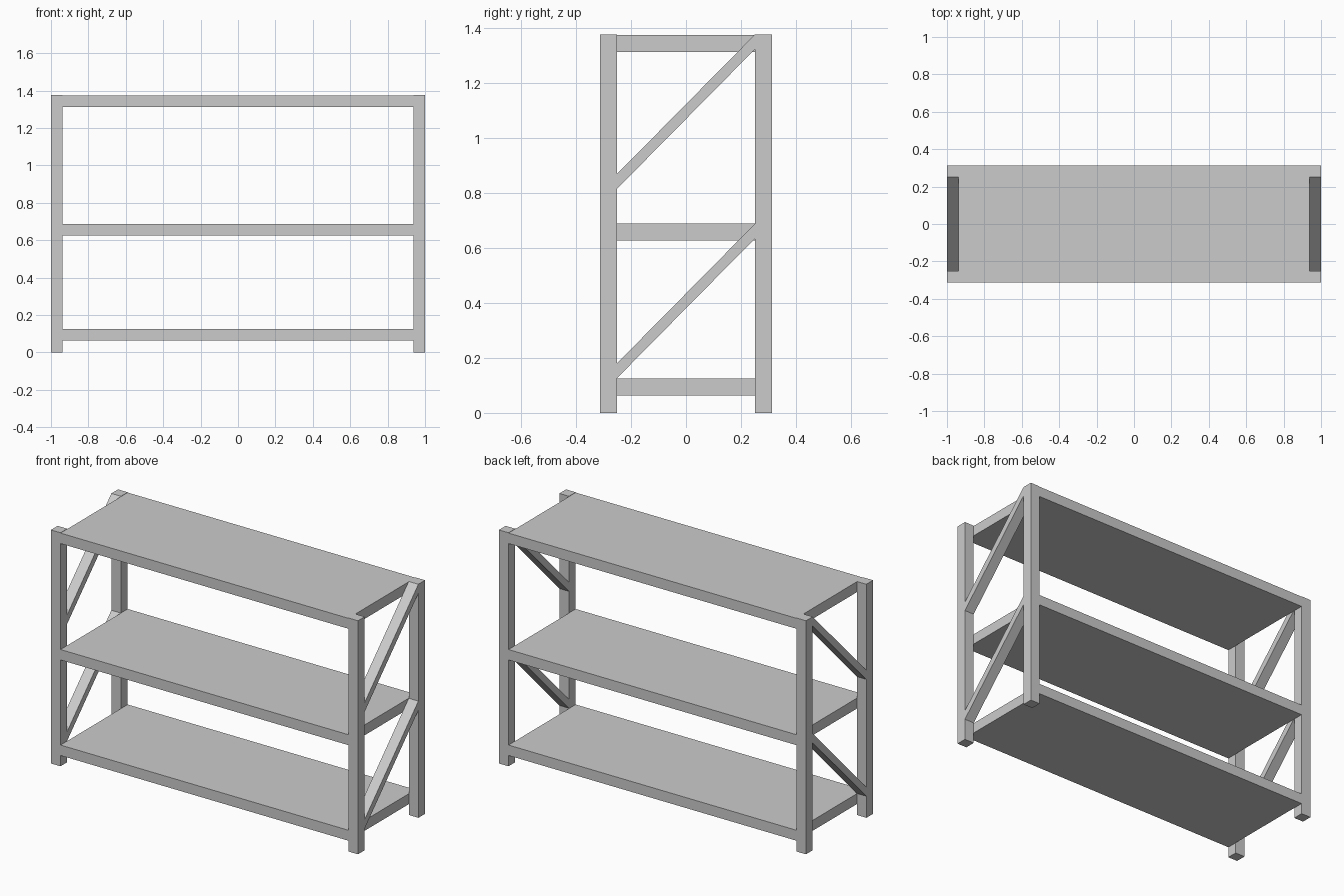
import bpy

if "Cube" in bpy.data.objects:
    bpy.data.objects.remove(bpy.data.objects["Cube"])

XI, XO = 0.9375, 1.0      # inner / outer faces of the end frames
YI, YO = 0.25, 0.3125     # inner / outer faces of the posts
HEIGHT = 1.375


def box(name, x, y, z0, z1, rise=0.0):
    """Box between x and y ranges; 'rise' lifts the back end to make a slope."""
    verts = [(px, py, pz + (rise if py == y[1] else 0.0))
             for pz in (z0, z1) for py in y for px in x]
    faces = [(0, 2, 3, 1), (4, 5, 7, 6), (0, 1, 5, 4),
             (2, 6, 7, 3), (0, 4, 6, 2), (1, 3, 7, 5)]
    mesh = bpy.data.meshes.new(name)
    mesh.from_pydata(verts, [], faces)
    obj = bpy.data.objects.new(name, mesh)
    bpy.context.collection.objects.link(obj)
    return obj


# Shelf boards
for name, top in (("bottom", 0.125), ("middle", 0.6875), ("top", 1.373)):
    box(name + "_shelf", (-XI, XI), (-YO, YO), top - 0.0615, top)

# End frames: posts and diagonal braces rising to the back
for side, x in (("left", (-XO, -XI)), ("right", (XI, XO))):
    box(side + "_front_post", x, (-YO, -YI), 0, HEIGHT)
    box(side + "_back_post", x, (YI, YO), 0, HEIGHT)
    for level, z in (("lower", 0.127), ("upper", 0.815)):
        box(f"{side}_{level}_brace", x, (-YI, YI), z, z + 0.054, rise=0.506)
